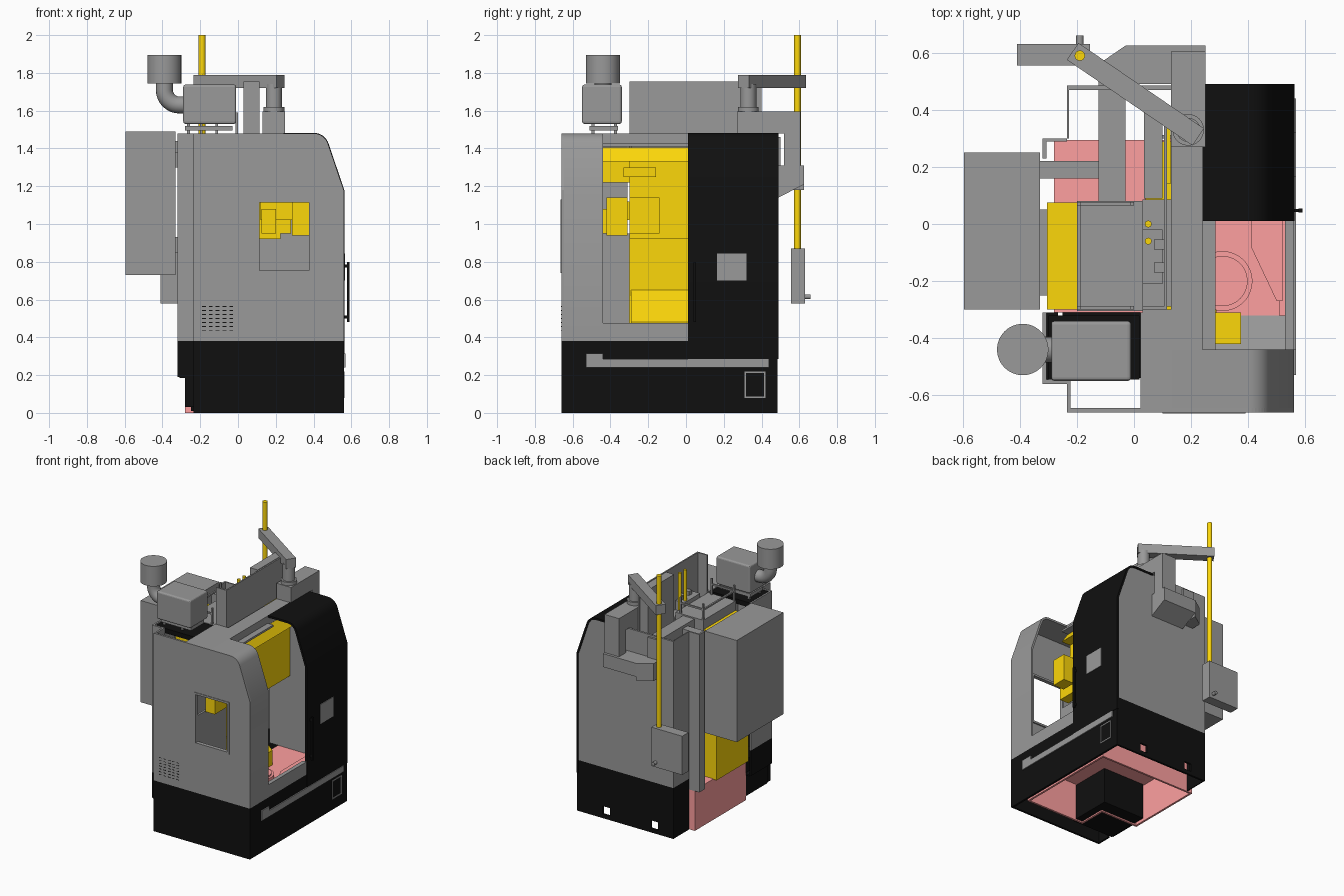
import bpy, bmesh, math
from mathutils import Vector

def material(name, rgb):
    m = bpy.data.materials.new(name)
    m.diffuse_color = (*rgb, 1)
    return m

GREY = material("grey", (0.32, 0.32, 0.32))
BLACK = material("black", (0.005, 0.005, 0.005))
YELLOW = material("yellow", (0.98, 0.68, 0.003))
PINK = material("pink", (1.0, 0.35, 0.35))

def finish(name, bm, mat=None, smooth=False):
    bmesh.ops.recalc_face_normals(bm, faces=bm.faces)
    me = bpy.data.meshes.new(name)
    bm.to_mesh(me)
    bm.free()
    ob = bpy.data.objects.new(name, me)
    bpy.context.collection.objects.link(ob)
    me.materials.append(mat or GREY)
    if smooth:
        bpy.ops.object.select_all(action='DESELECT')
        ob.select_set(True)
        bpy.context.view_layer.objects.active = ob
        bpy.ops.object.shade_smooth_by_angle(angle=math.radians(30))
    return ob

def prism(name, pts, axis, a, b, mat=None, smooth=False):
    place = {'x': lambda u, v, t: (t, u, v), 'y': lambda u, v, t: (u, t, v),
             'z': lambda u, v, t: (u, v, t)}[axis]
    bm = bmesh.new()
    f = bm.faces.new([bm.verts.new(place(u, v, a)) for u, v in pts])
    ext = bmesh.ops.extrude_face_region(bm, geom=[f])
    moved = [e for e in ext['geom'] if isinstance(e, bmesh.types.BMVert)]
    bmesh.ops.translate(bm, verts=moved, vec=place(0, 0, b - a))
    return finish(name, bm, mat, smooth)

def box(name, x0, x1, y0, y1, z0, z1, mat=None, bevel=0):
    ob = prism(name, [(x0, y0), (x1, y0), (x1, y1), (x0, y1)], 'z', z0, z1, mat)
    if bevel:
        m = ob.modifiers.new("bevel", 'BEVEL')
        m.width, m.segments = bevel, 3
    return ob

def boxes(mat, **parts):
    for name, dims in parts.items():
        box(name, *dims, mat)

def cyl(name, p0, p1, r, mat=None, n=32):
    p0, d = Vector(p0), Vector(p1) - Vector(p0)
    bm = bmesh.new()
    bmesh.ops.create_cone(bm, cap_ends=True, segments=n, radius1=r, radius2=r, depth=d.length)
    bmesh.ops.rotate(bm, verts=bm.verts, matrix=Vector((0, 0, 1)).rotation_difference(d).to_matrix())
    bmesh.ops.translate(bm, verts=bm.verts, vec=p0 + d / 2)
    return finish(name, bm, mat, True)

def cut(ob, *dims, mat=None):
    c = box("cutter", *dims, mat)
    m = ob.modifiers.new("cut", 'BOOLEAN')
    m.operation, m.object, m.solver = 'DIFFERENCE', c, 'EXACT'
    bpy.context.view_layer.objects.active = ob
    bpy.ops.object.modifier_apply(modifier="cut")
    bpy.data.objects.remove(c)

def frame(name, x0, x1, z0, z1, w, place):
    for i, (a, b, c, d) in enumerate([(x0, x1, z0, z0 + w), (x0, x1, z1 - w, z1),
                                      (x0, x0 + w, z0 + w, z1 - w), (x1 - w, x1, z0 + w, z1 - w)]):
        box(f"{name}_{i}", *place(a, b, c, d))

def skyline(d, x0, zb):
    # rounded and slanted enclosure outline, inset by d
    n, r = Vector((0.947, 0.322)), 0.0805
    a0 = math.atan2(n.y, n.x)
    angles = [math.pi / 2 + (a0 - math.pi / 2) * i / 8 for i in range(9)]
    arc = [(0.40 + (r - d) * math.cos(a), 1.48 - r + (r - d) * math.sin(a)) for a in angles]
    knee = (0.56 - d, (0.910 - d - n.x * (0.56 - d)) / n.y)
    return [(x0, 1.48 - d)] + arc + [knee, (0.56 - d, zb)]

# grey enclosure: front and back panels, right pillar skin, roof
front = prism("front_panel", [(-0.235, 0.38)] + skyline(0, -0.235, 0.38), 'y', -0.66, -0.645)
cut(front, 0.115, 0.38, -0.7, -0.6, 0.755, 1.115)
frame("front_window_frame", 0.10, 0.39, 0.74, 1.13, 0.015, lambda a, b, c, d: (a, b, -0.664, -0.635, c, d))
prism("back_panel", [(-0.235, 0.38)] + skyline(0.005, -0.235, 0.38), 'y', 0.47, 0.485)
prism("front_pillar_skin", skyline(0, 0.03, 0.38) + skyline(0.015, 0.03, 0.38)[::-1], 'y', -0.645, -0.44, smooth=True)
boxes(None, roof_beam=(0.13, 0.24, -0.44, 0.47, 1.41, 1.48), roof_lip=(0.24, 0.285, -0.44, 0.01, 1.41, 1.425),
      roof_strip=(0.03, 0.13, -0.44, -0.30, 1.42, 1.48), partition=(0.022, 0.035, -0.645, -0.31, 0.38, 1.48),
      door_sill=(0.53, 0.56, -0.44, 0.01, 0.38, 0.475))
# left corner skins, grey above and black below
for part, mat, z0, z1 in (("upper", None, 0.38, 1.48), ("lower", BLACK, 0.0, 0.38)):
    zs = max(z0, 0.19)
    box(f"left_front_return_{part}", -0.235, -0.222, -0.645, -0.545, z0, z1, mat)
    box(f"left_front_step_{part}", -0.32, -0.235, -0.56, -0.545, zs, z1, mat)
    box(f"left_front_wall_{part}", -0.32, -0.307, -0.545, -0.31, zs, z1, mat)
    box(f"left_back_return_{part}", -0.235, -0.228, 0.30, 0.47, z0, z1, mat)
boxes(None, left_back_step=(-0.32, -0.235, 0.29, 0.30, 0.30, 1.48), left_back_post=(-0.32, -0.307, 0.23, 0.29, 0.30, 1.48))
boxes(BLACK, left_toe_step=(-0.28, -0.235, -0.56, -0.545, 0.03, 0.19), left_toe_top=(-0.31, -0.267, -0.56, -0.31, 0.185, 0.195),
      left_toe_wall=(-0.28, -0.267, -0.545, -0.31, 0.03, 0.19))
# ventilation slots
for i in range(35):
    x, z = -0.19 + i % 5 * 0.036, 0.435 + i // 5 * 0.021
    box("vent_slot", x, x + 0.02, -0.661, -0.655, z, z + 0.004, BLACK)

# black base skirt
boxes(BLACK, base_front=(-0.235, 0.56, -0.66, -0.645, 0, 0.38), base_right=(0.545, 0.56, -0.645, 0.47, 0, 0.38))
frame("service_hatch_frame", 0.31, 0.42, 0.08, 0.22, 0.008, lambda a, b, c, d: (0.55, 0.564, a, b, c, d))
back = box("base_back", -0.235, 0.56, 0.47, 0.485, 0, 0.38, BLACK)
for x in (-0.08, 0.32):
    cut(back, x - 0.03, x + 0.03, 0.4, 0.5, 0.03, 0.09, mat=BLACK)
boxes(None, door_rail=(0.55, 0.568, -0.53, 0.44, 0.24, 0.285), rail_stop=(0.55, 0.568, -0.53, -0.44, 0.285, 0.315))

# sliding door
prism("door", skyline(-0.003, 0.24, 0.285) + skyline(0.012, 0.24, 0.285)[::-1], 'y', 0.01, 0.49, BLACK, True)
box("door_window", 0.545, 0.567, 0.165, 0.32, 0.70, 0.845)
box("door_handle", 0.576, 0.59, 0.04, 0.054, 0.48, 0.80, BLACK)
for z in (0.50, 0.77):
    box("handle_standoff", 0.56, 0.578, 0.042, 0.052, z, z + 0.015, BLACK)

# pink machine bed, hollow underneath, with a black tank in its front left corner
bed = prism("bed", [(-0.28, -0.31), (0.03, -0.31), (0.03, -0.52), (0.53, -0.52), (0.53, 0.295), (-0.28, 0.295)],
            'z', 0, 0.305, PINK)
cut(bed, -0.265, 0.2, -0.295, 0.28, -0.1, 0.285, mat=PINK)
cut(bed, 0.045, 0.515, -0.505, 0.28, -0.1, 0.285, mat=PINK)
box("tank", -0.25, 0.10, -0.54, -0.20, 0.01, 0.28, BLACK)
box("chamber_floor", 0.12, 0.51, -0.33, 0.30, 0.30, 0.37, PINK)
prism("chamber_ramp", [(0.41, 0.30), (0.52, 0.30), (0.52, -0.27), (0.50, -0.27), (0.41, -0.08)], 'z', 0.36, 0.40, PINK)
cyl("table_ring", (0.31, -0.2, 0.36), (0.31, -0.2, 0.40), 0.105, PINK, 48)
cyl("table", (0.31, -0.2, 0.39), (0.31, -0.2, 0.41), 0.088, PINK, 48)

# working chamber lining
prism("chamber_front_slope", [(-0.645, 0.47), (-0.32, 0.37), (-0.32, 0.36), (-0.645, 0.45)], 'x', 0.12, 0.545)
prism("chamber_back_wall", [(0.05, 0.37)] + skyline(0.02, 0.05, 0.37), 'y', 0.30, 0.312)
box("chamber_side_wall", 0.10, 0.115, -0.645, -0.30, 0.40, 0.95)

# yellow column and headstock
boxes(YELLOW, column=(-0.20, 0.10, -0.30, 0.075, 0.30, 1.30), column_back=(-0.305, -0.20, -0.30, 0.075, 0.30, 1.40),
      headstock=(0.10, 0.225, -0.30, 0.29, 0.92, 1.38), headstock_bracket=(0.13, 0.21, -0.44, -0.30, 1.22, 1.33),
      spindle_block=(0.225, 0.28, -0.30, -0.14, 0.95, 1.14), spindle_cap=(0.225, 0.25, -0.33, -0.16, 1.25, 1.30),
      tool_head=(0.285, 0.375, -0.42, -0.31, 0.94, 1.14), tool_arm=(0.12, 0.29, -0.40, -0.30, 1.02, 1.12),
      tool_guide=(0.125, 0.20, -0.56, -0.42, 0.95, 1.08))
box("column_cap", -0.20, 0.03, -0.305, 0.08, 1.30, 1.47)
prism("column_foot", [(0.10, 0.37), (0.27, 0.37), (0.27, 0.48), (0.10, 0.65)], 'y', -0.29, 0.02, YELLOW)
prism("headstock_cover", [(0.04, 1.33), (0.285, 1.33), (0.235, 1.405), (0.04, 1.405)], 'y', -0.44, 0.29, YELLOW)

# tall shroud behind the roof with rails and carriage
boxes(None, shroud_wall=(0.105, 0.115, -0.30, 0.40, 1.40, 1.755), shroud_end=(0.03, 0.105, -0.30, -0.29, 0.95, 1.755),
      shroud_box=(0.035, 0.10, 0.09, 0.40, 1.30, 1.755), carriage_plate=(0.03, 0.13, -0.29, 0.085, 1.40, 1.43),
      carriage=(0.03, 0.10, -0.21, -0.02, 1.43, 1.50))
box("shroud_trim", 0.115, 0.128, 0.14, 0.35, 1.40, 1.47, YELLOW)
for y in (-0.06, 0.0):
    cyl("guide_rod", (0.05, y, 1.42), (0.05, y, 1.73), 0.012, YELLOW, 16)
for y in (-0.17, -0.09):
    box("carriage_block", 0.07, 0.105, y, y + 0.035, 1.50, 1.53)

# service railing on the column
for y in (-0.30, 0.065):
    box("rail_side", -0.20, 0.0, y, y + 0.012, 1.54, 1.552)
    for x in (-0.20, -0.012):
        box("rail_post", x, x + 0.012, y, y + 0.012, 1.40, 1.59)
box("rail_end", -0.20, -0.188, -0.30, 0.07, 1.54, 1.552)

# electrical cabinet
boxes(None, electrical_cabinet=(-0.595, -0.33, -0.30, 0.25, 0.73, 1.49), cabinet_mount_low=(-0.335, -0.30, -0.25, 0.05, 0.85, 0.93),
      cabinet_mount_high=(-0.335, -0.30, -0.25, 0.05, 1.30, 1.38))

# mist collector with elbow and stack
box("collector_shelf", -0.30, 0.02, -0.545, -0.32, 1.44, 1.475, BLACK)
box("collector_stand", -0.28, -0.03, -0.51, -0.36, 1.495, 1.52)
for x, y in ((-0.27, -0.50), (-0.27, -0.38), (-0.12, -0.50), (-0.12, -0.38)):
    box("collector_foot", x, x + 0.015, y, y + 0.015, 1.47, 1.54)
box("collector_body", -0.29, -0.01, -0.55, -0.34, 1.53, 1.738, bevel=0.012)
arc = [(-0.31 - 0.08 * math.sin(i * math.pi / 16), 1.71 - 0.08 * math.cos(i * math.pi / 16)) for i in range(9)]
path = [(-0.28, 1.63)] + arc + [(-0.39, 1.76)]
cu = bpy.data.curves.new("collector_elbow", 'CURVE')
cu.dimensions, cu.bevel_depth, cu.bevel_resolution = '3D', 0.045, 6
cu.materials.append(GREY)
sp = cu.splines.new('POLY')
sp.points.add(len(path) - 1)
for p, (x, z) in zip(sp.points, path):
    p.co = (x, -0.44, z, 1)
bpy.context.collection.objects.link(bpy.data.objects.new("collector_elbow", cu))
cyl("collector_stack", (-0.39, -0.44, 1.745), (-0.39, -0.44, 1.895), 0.09, None, 48)

# cable ducts over the roof and down the back
boxes(None, arm_mount=(0.13, 0.25, 0.27, 0.60, 1.48, 1.595), duct_drop=(0.13, 0.25, 0.52, 0.605, 1.25, 1.595),
      duct_inner=(-0.125, -0.03, 0.08, 0.50, 1.22, 1.46), duct_to_cabinet=(-0.33, -0.125, 0.16, 0.22, 1.32, 1.44))
prism("duct_back", [(0.49, 1.14), (0.625, 1.21), (0.625, 1.31), (0.49, 1.31)], 'x', -0.03, 0.25)
prism("duct_corner", [(-0.125, 0.485), (-0.03, 0.485), (-0.03, 0.625), (-0.125, 0.56)], 'z', 1.18, 1.31)

# pendant arm, pole and control box
cyl("arm_post_base", (0.19, 0.33, 1.59), (0.19, 0.33, 1.62), 0.055)
cyl("arm_post", (0.19, 0.33, 1.61), (0.19, 0.33, 1.74), 0.042)
a, b = Vector((0.225, 0.305)), Vector((-0.215, 0.605))
n = (b - a).orthogonal().normalized() * 0.036
prism("pendant_arm", [a + n, b + n, b - n, a - n], 'z', 1.72, 1.79)
cyl("pendant_pole", (-0.19, 0.59, 0.86), (-0.19, 0.59, 2.0), 0.018, YELLOW, 24)
box("pendant_box", -0.41, -0.155, 0.555, 0.63, 0.58, 0.87)
cyl("pendant_knob", (-0.19, 0.625, 0.615), (-0.19, 0.66, 0.615), 0.013, None, 16)
